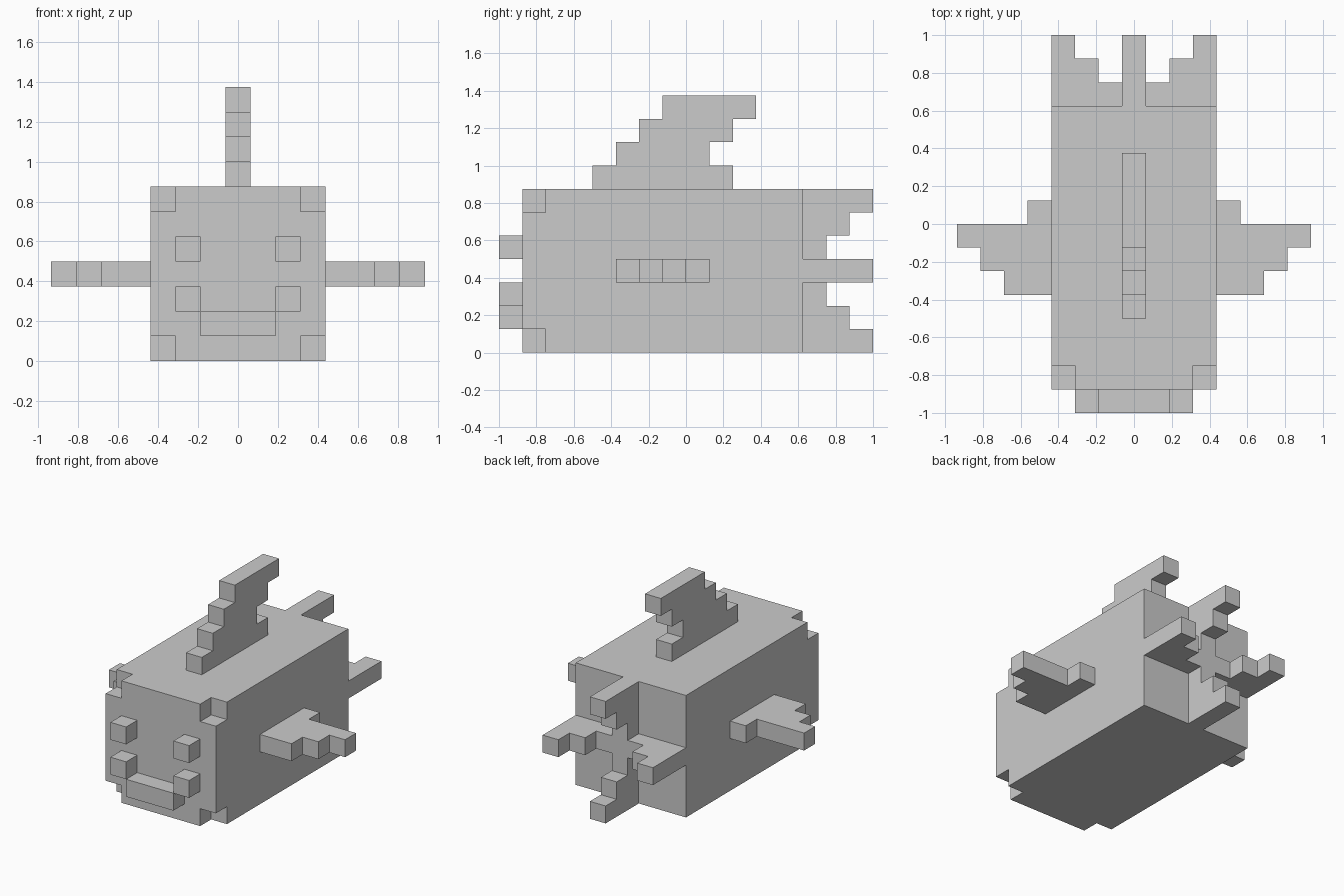
import bpy, bmesh

if "Cube" in bpy.data.objects:
    bpy.data.objects.remove(bpy.data.objects["Cube"])

U = 0.125  # one block


def prism(name, outline, to3d, a, b):
    """Extrude a 2D outline (in blocks) between a and b on the third axis."""
    bm = bmesh.new()
    face = bm.faces.new([bm.verts.new(to3d(p, q, a)) for p, q in outline])
    new = bmesh.ops.extrude_face_region(bm, geom=[face])["geom"]
    shift = [q - p for p, q in zip(to3d(0, 0, a), to3d(0, 0, b))]
    bmesh.ops.translate(bm, vec=shift, verts=[v for v in new if isinstance(v, bmesh.types.BMVert)])
    bmesh.ops.scale(bm, vec=(U, U, U), verts=bm.verts)
    bmesh.ops.recalc_face_normals(bm, faces=bm.faces)
    me = bpy.data.meshes.new(name)
    bm.to_mesh(me)
    bm.free()
    ob = bpy.data.objects.new(name, me)
    bpy.context.collection.objects.link(ob)
    return ob


def top_plane(p, q, t):      # outline in x, y
    return (p, q, t)


def side_plane(p, q, t):     # outline in y, z
    return (t, p, q)


def box(name, x, y, z):
    return prism(name, [(x[0], y[0]), (x[1], y[0]), (x[1], y[1]), (x[0], y[1])], top_plane, *z)


def mirror_x(ob):
    ob.modifiers.new("Mirror", 'MIRROR').use_mirror_merge = False
    return ob


# Body with the four front corner blocks cut away
body = box("body", (-3.5, 3.5), (-7, 5), (0, 7))
cutters = []
for x in ((-4, -2.5), (2.5, 4)):
    for z in ((-0.5, 1), (6, 7.5)):
        cutter = box("corner_cutter", x, (-7.5, -6), z)
        cutter.hide_render = True
        mod = body.modifiers.new("Corner", 'BOOLEAN')
        mod.operation, mod.solver, mod.object = 'DIFFERENCE', 'EXACT', cutter
        cutters.append(cutter)
bpy.context.view_layer.objects.active = body
for mod in list(body.modifiers):
    bpy.ops.object.modifier_apply(modifier=mod.name)
for cutter in cutters:
    bpy.data.objects.remove(cutter)

# Face
mirror_x(box("eye", (1.5, 2.5), (-8, -7), (4, 5)))
mirror_x(box("mouth_corner", (1.5, 2.5), (-8, -7), (2, 3)))
box("mouth", (-1.5, 1.5), (-8, -7), (1, 2))

# Swept stepped fin on the back
prism("dorsal_fin", [(-4, 7), (2, 7), (2, 8), (1, 8), (1, 9), (2, 9), (2, 10), (3, 10),
                     (3, 11), (-1, 11), (-1, 10), (-2, 10), (-2, 9), (-3, 9), (-3, 8), (-4, 8)],
      side_plane, -0.5, 0.5)

# Stepped side fins
mirror_x(prism("side_fin", [(3.5, -3), (5.5, -3), (5.5, -2), (6.5, -2), (6.5, -1), (7.5, -1),
                            (7.5, 0), (4.5, 0), (4.5, 1), (3.5, 1)], top_plane, 3, 4))

# Cross-shaped tail: upright fin, then the level fin on both sides
prism("upright_tail_fin", [(5, 0), (8, 0), (8, 1), (7, 1), (7, 2), (6, 2), (6, 5), (7, 5),
                           (7, 6), (8, 6), (8, 7), (5, 7)], side_plane, -0.5, 0.5)
mirror_x(prism("level_tail_fin", [(0.5, 5), (3.5, 5), (3.5, 8), (2.5, 8), (2.5, 7), (1.5, 7),
                                  (1.5, 6), (0.5, 6)], top_plane, 3, 4))
